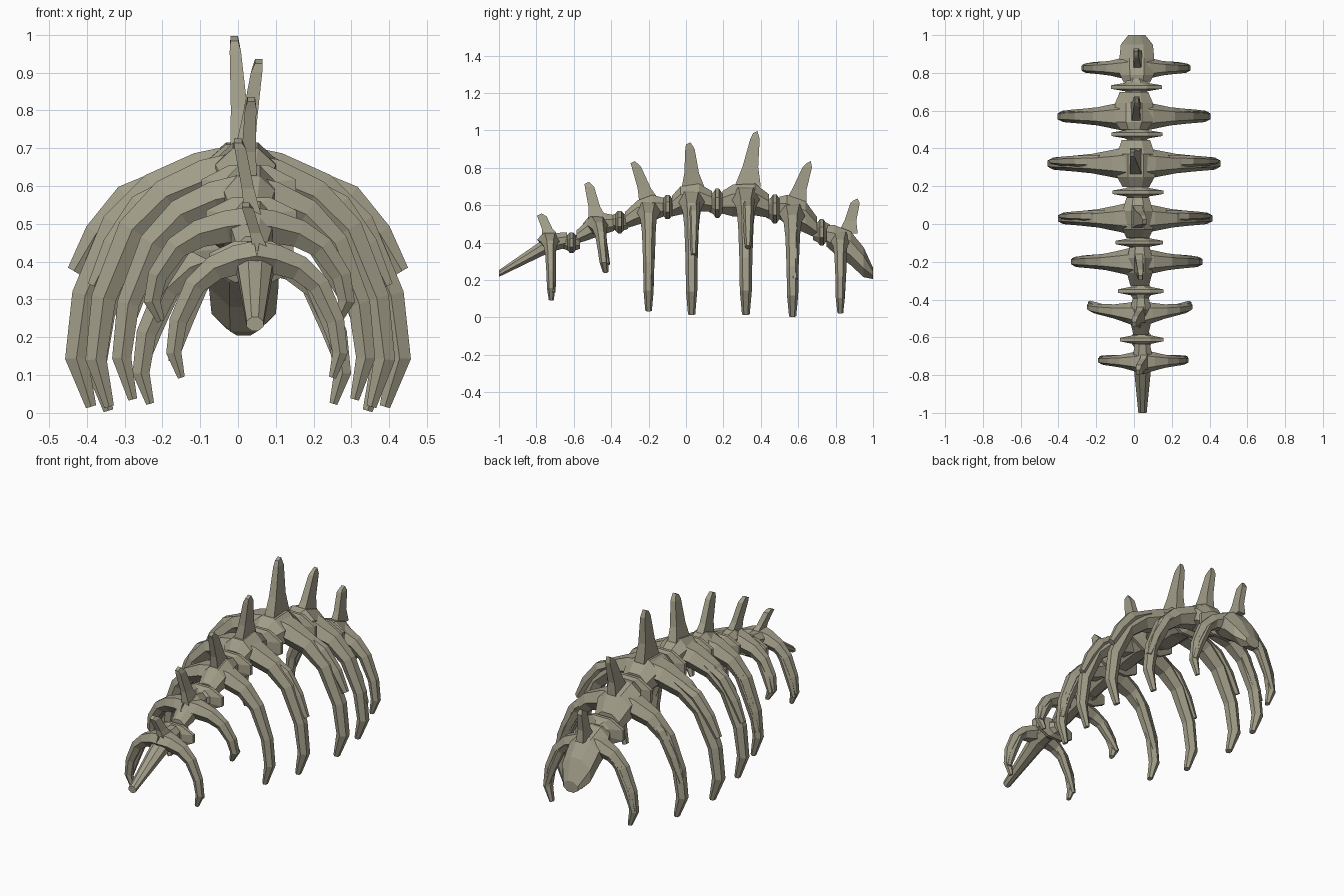
import bpy, bmesh, math
from mathutils import Vector

bone = bpy.data.materials.new("bone")
bone.diffuse_color = (0.36, 0.34, 0.25, 1)


def loft(name, rings, sides):
    """Skin a closed flat-faced tube through rings of (centre, axis_a, axis_b)."""
    bm = bmesh.new()
    loops = []
    for c, a, b in rings:
        loop = []
        for i in range(sides):
            t = 2 * math.pi * (i + 0.5) / sides
            k = 1 / math.cos(math.pi / sides)
            loop.append(bm.verts.new(Vector(c) + Vector(a) * math.cos(t) * k
                                     + Vector(b) * math.sin(t) * k))
        loops.append(loop)
    for l0, l1 in zip(loops, loops[1:]):
        for i in range(sides):
            j = (i + 1) % sides
            bm.faces.new((l0[i], l0[j], l1[j], l1[i]))
    bm.faces.new(loops[0])
    bm.faces.new(loops[-1])
    bmesh.ops.recalc_face_normals(bm, faces=bm.faces)
    me = bpy.data.meshes.new(name)
    bm.to_mesh(me)
    bm.free()
    me.materials.append(bone)
    ob = bpy.data.objects.new(name, me)
    bpy.context.collection.objects.link(ob)
    return ob


def along_y(name, x, prof, sides=8):
    """Rings standing in the xz plane: (y, z, half width, half height)."""
    return loft(name, [((x, y, z), (rx, 0, 0), (0, 0, rz)) for y, z, rx, rz in prof], sides)


def rib(name, side, x, y, dy, pts):
    """Curved blade: pts are (offset x, z, half thickness, half depth)."""
    rings = []
    for i, (u, z, h, d) in enumerate(pts):
        p, q = pts[max(i - 1, 0)], pts[min(i + 1, len(pts) - 1)]
        n = Vector((-(q[1] - p[1]), 0, q[0] - p[0])).normalized() * h
        n.x *= side
        rings.append(((x + side * u, y + dy * i / (len(pts) - 1), z), n, (0, d, 0)))
    loft(name, rings, 6)


# rib shapes: (share of span, share of drop, half thickness, half depth)
MAIN = [(0, 0, .06, .085), (.22, .03, .058, .065), (.48, .1, .05, .045), (.70, .24, .042, .036),
        (.885, .53, .035, .03), (.935, .79, .03, .028), (.85, .99, .014, .018)]
SPUR = [(.40, .1, .02, .03), (.645, .31, .034, .027), (.82, .65, .032, .022), (.95, 1, .018, .014)]

# vertebra: x, y, z, rib span, rib tip z, spur tip z, rib sweep, spine tip (x, y, z), spine base z
BONES = [
    (.05, -.73, .40, .235, .09, .13, .01, (.02, -.785, .56), .43),
    (.03, -.48, .485, .275, .24, .28, .05, (.0, -.53, .73), .52),
    (.015, -.20, .565, .345, .03, .17, .0, (.035, -.285, .84), .61),
    (.006, .03, .62, .408, .01, .33, .0, (.055, .012, .94), .68),
    (.0, .32, .635, .457, .01, .37, .0, (-.01, .37, 1.0), .70),
    (.0, .57, .55, .403, .0, .20, .0, (.015, .655, .84), .60),
    (.01, .825, .41, .285, .02, .10, .0, (.01, .905, .64), .45),
]
for k, (x, y, z, w, tip, stip, dy, st, zb) in enumerate(BONES, 1):
    s = (w / .457) ** .6
    drop = z + .015 - tip
    for side, tag in ((-1, "left"), (1, "right")):
        rib(f"rib_{k}_{tag}", side, x, y, dy,
            [(u * w, z + .015 - v * drop, h * s, d * s) for u, v, h, d in MAIN])
        rib(f"rib_spur_{k}_{tag}", side, x, y + .012, dy,
            [(u * w, z + .025 - v * (z + .02 - stip), h * s, d * s) for u, v, h, d in SPUR])
    # upright spine: wide base narrowing to a slanted chisel tip
    b = Vector((x + .01, y + (.04 if k == 7 else .01), zb))
    t = Vector(st)
    loft(f"upright_spine_{k}",
         [(b, (.03 * s, 0, 0), (0, .07 * s, 0)),
          (b.lerp(t, .35), (.022 * s, 0, 0), (0, .042 * s, 0)),
          (b.lerp(t, .85) + Vector((0, .005, 0)), (.015, 0, 0), (0, .025, 0)),
          (t + Vector((0, 0, -.01)), (.010, 0, 0), (0, .012, .006))], 4)

# vertebra bodies, following the arched back
along_y("tail_vertebra", .045, [(-1, .235, .022, .018), (-.77, .37, .045, .042),
                                (-.72, .40, .055, .05), (-.635, .415, .04, .04)])
along_y("vertebra_2", .036, [(-.585, .43, .04, .036), (-.52, .47, .055, .055),
                             (-.45, .50, .055, .06), (-.385, .505, .042, .042)])
along_y("vertebra_3", .03, [(-.325, .52, .05, .045), (-.26, .56, .067, .065),
                            (-.18, .585, .067, .07), (-.12, .59, .052, .05)])
along_y("vertebra_4", .02, [(-.075, .595, .06, .055), (-.03, .625, .08, .075),
                            (.07, .64, .08, .075), (.14, .62, .06, .055)])
along_y("vertebra_5", .01, [(.195, .615, .07, .06), (.25, .625, .1, .085),
                            (.37, .63, .1, .085), (.445, .595, .075, .062)])
along_y("vertebra_6", .0, [(.50, .585, .072, .06), (.54, .575, .1, .08),
                           (.64, .535, .1, .085), (.70, .48, .075, .057)])
along_y("end_vertebra", .015, [(.75, .435, .07, .055), (.79, .42, .09, .075),
                               (.88, .37, .092, .09), (.95, .295, .085, .08),
                               (1, .235, .045, .03)])

# thin lens-shaped discs between the vertebrae: x, y, z, half width, half height
DISCS = [(.04, -.612, .40, .115, .055), (.035, -.355, .51, .12, .06), (.028, -.098, .59, .125, .065),
         (.02, .168, .61, .135, .078), (.015, .475, .58, .135, .078), (.012, .725, .455, .135, .07)]
for k, (x, y, z, rx, rz) in enumerate(DISCS, 1):
    along_y(f"disc_{k}", x, [(y - .045, z, .035, rz * .6), (y - .022, z, rx * .45, rz * .75),
                             (y - .009, z, rx, rz), (y + .009, z, rx, rz),
                             (y + .022, z, rx * .45, rz * .75), (y + .045, z, .035, rz * .6)])
